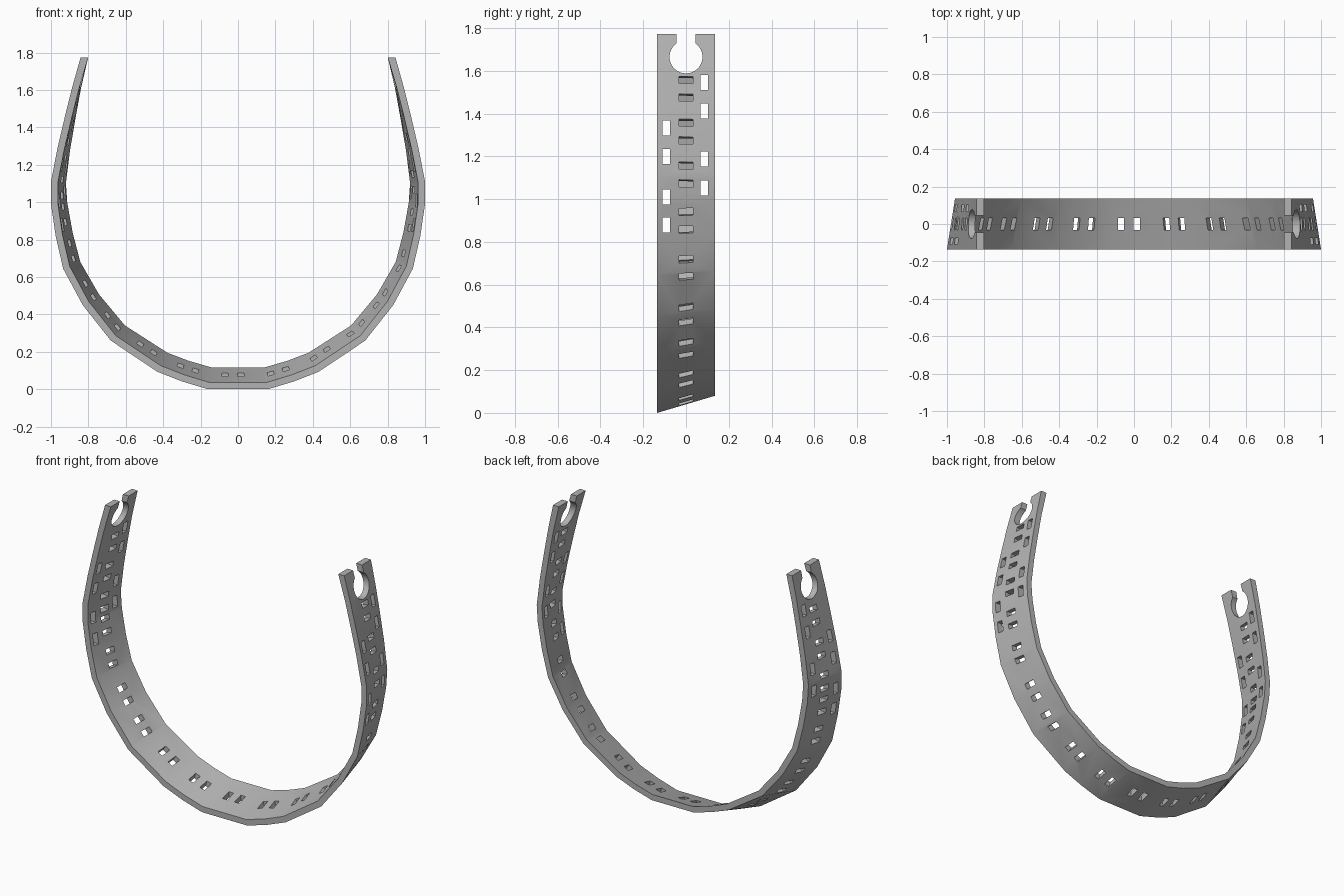
import bpy, bmesh, math
from mathutils import Vector

cube = bpy.data.objects.get("Cube")
if cube:
    bpy.data.objects.remove(cube)

HALF_W, THICK = 0.135, 0.037
# outer front edge of one arm, from the middle of the bottom to the tip
HALF = [(0.16, 0.0), (0.3, 0.042), (0.43, 0.093), (0.68, 0.26), (0.83, 0.45),
        (0.935, 0.645), (0.975, 0.82), (1.0, 0.99), (1.0, 1.11), (0.965, 1.29),
        (0.925, 1.46), (0.885, 1.62), (0.842, 1.773)]
PROFILE = [Vector((-x, z)) for x, z in reversed(HALF)] + [Vector(p) for p in HALF]


def taper(z):
    """How far the back edge sits inside the front edge."""
    return 0.08 - 0.03 * z if z < 1 else 0.05 * (1.773 - z) / 0.773


def inward(i):
    """Inward offset direction at a profile point, mitred at the corners."""
    if i in (0, len(PROFILE) - 1):
        return Vector((-math.copysign(1.1, PROFILE[i].x), 0))
    a = (PROFILE[i] - PROFILE[i - 1]).normalized()
    b = (PROFILE[i + 1] - PROFILE[i]).normalized()
    t = (a + b).normalized()
    return Vector((-t.y, t.x)) / t.dot(a)


def offset(extra, taper_share):
    return [p + inward(i) * (extra + taper(p.y) * taper_share)
            for i, p in enumerate(PROFILE)]


def make_object(name, bm):
    bmesh.ops.recalc_face_normals(bm, faces=bm.faces)
    mesh = bpy.data.meshes.new(name)
    bm.to_mesh(mesh)
    bm.free()
    ob = bpy.data.objects.new(name, mesh)
    bpy.context.collection.objects.link(ob)
    return ob


# curved band: a four-cornered section swept along the profile
bm = bmesh.new()
edges = [(-HALF_W, offset(0, 0)), (HALF_W, offset(0, 1)),
         (HALF_W, offset(THICK, 1)), (-HALF_W, offset(THICK, 0))]
rings = [[bm.verts.new((pts[i].x, y, pts[i].y)) for y, pts in edges]
         for i in range(len(PROFILE))]
for r, s in zip(rings, rings[1:]):
    for k in range(4):
        n = (k + 1) % 4
        bm.faces.new((r[k], r[n], s[n], s[k]))
bm.faces.new(rings[0])
bm.faces.new(rings[-1])
band = make_object("curved_band", bm)

# cutters for all the slots and the end notches
cut = bmesh.new()


def box(c, u, v, w):
    """Box at c with half-extent vectors u, v and w."""
    vs = [cut.verts.new(c + u * a + v * b + w * d)
          for a in (-1, 1) for b in (-1, 1) for d in (-1, 1)]
    for f in ((0, 1, 3, 2), (4, 5, 7, 6), (0, 1, 5, 4),
              (2, 3, 7, 6), (0, 2, 6, 4), (1, 3, 7, 5)):
        cut.faces.new([vs[i] for i in f])


MID = [p for p in offset(THICK / 2, 0.5)][len(HALF) - 1:]


def slot(value, axis, side, shift):
    """Small centre slot, found by x (axis 0) or z (axis 1) on one arm."""
    for a, b in zip(MID, MID[1:]):
        if a[axis] <= value <= b[axis] or (axis == 1 and b is MID[-1]):
            break
    p = a + (b - a) * (value - a[axis]) / (b[axis] - a[axis])
    t = (b - a).normalized()
    p = p + t * shift
    n = Vector((-t.y * side, 0, t.x))
    lean = (Vector((0, 1, 0)) + n * taper(p.y) / (2 * HALF_W)) * 0.032
    box(Vector((p.x * side, 0, p.y)),
        Vector((t.x * side, 0, t.y)) * 0.017, lean, n * 0.055)


PAIRS = [(x, 0) for x in (0.22, 0.45, 0.65)]
PAIRS += [(z, 1) for z in (0.47, 0.682, 0.902, 1.112, 1.312, 1.512)]
for value, axis in [(-0.0275, 0)] + PAIRS:
    late = -0.03 if value > 1 else (0.03 if value > 0.85 else 0.055)
    for half_gap in (-0.042, 0.042):
        slot(value, axis, 1, half_gap)
        if value > 0:
            slot(value, axis, -1, half_gap + late)

# tall side slots and keyhole notches, cut straight through each arm
for side in (-1, 1):
    for y, heights in ((-0.092, (0.878, 1.01, 1.2, 1.333)),
                       (0.085, (1.052, 1.188, 1.413, 1.545))):
        for z in heights:
            box(Vector((0.93 * side, y, z)), Vector((0.15, 0, 0)),
                Vector((0, 0.018, 0)), Vector((0, 0, 0.035)))
    start = math.asin(0.045 / 0.077)
    key = [(0.045, 1.9)]
    for i in range(33):
        a = start + (math.tau - 2 * start) * i / 32
        key.append((0.077 * math.sin(a), 1.665 + 0.077 * math.cos(a)))
    key.append((-0.045, 1.9))
    caps = [[cut.verts.new((x * side, y, z)) for y, z in key] for x in (0.7, 1.05)]
    for cap in caps:
        cut.faces.new(cap)
    for i in range(len(key)):
        j = (i + 1) % len(key)
        cut.faces.new((caps[0][i], caps[0][j], caps[1][j], caps[1][i]))
cutter = make_object("slot_cutter", cut)
cutter.hide_render = True

mod = band.modifiers.new("slots", "BOOLEAN")
mod.operation = "DIFFERENCE"
mod.solver = "EXACT"
mod.object = cutter
graph = bpy.context.evaluated_depsgraph_get()
cut_mesh = bpy.data.meshes.new_from_object(band.evaluated_get(graph))
band.modifiers.clear()
band.data = cut_mesh
bpy.data.objects.remove(cutter)

# single grey material
grey = bpy.data.materials.new("plain_grey")
grey.use_nodes = True
grey.diffuse_color = (0.45, 0.45, 0.45, 1)
grey.node_tree.nodes["Principled BSDF"].inputs["Base Color"].default_value = grey.diffuse_color
band.data.materials.clear()
band.data.materials.append(grey)

bpy.ops.object.select_all(action="DESELECT")
band.select_set(True)
bpy.context.view_layer.objects.active = band
bpy.ops.object.shade_smooth_by_angle(angle=math.radians(30))
